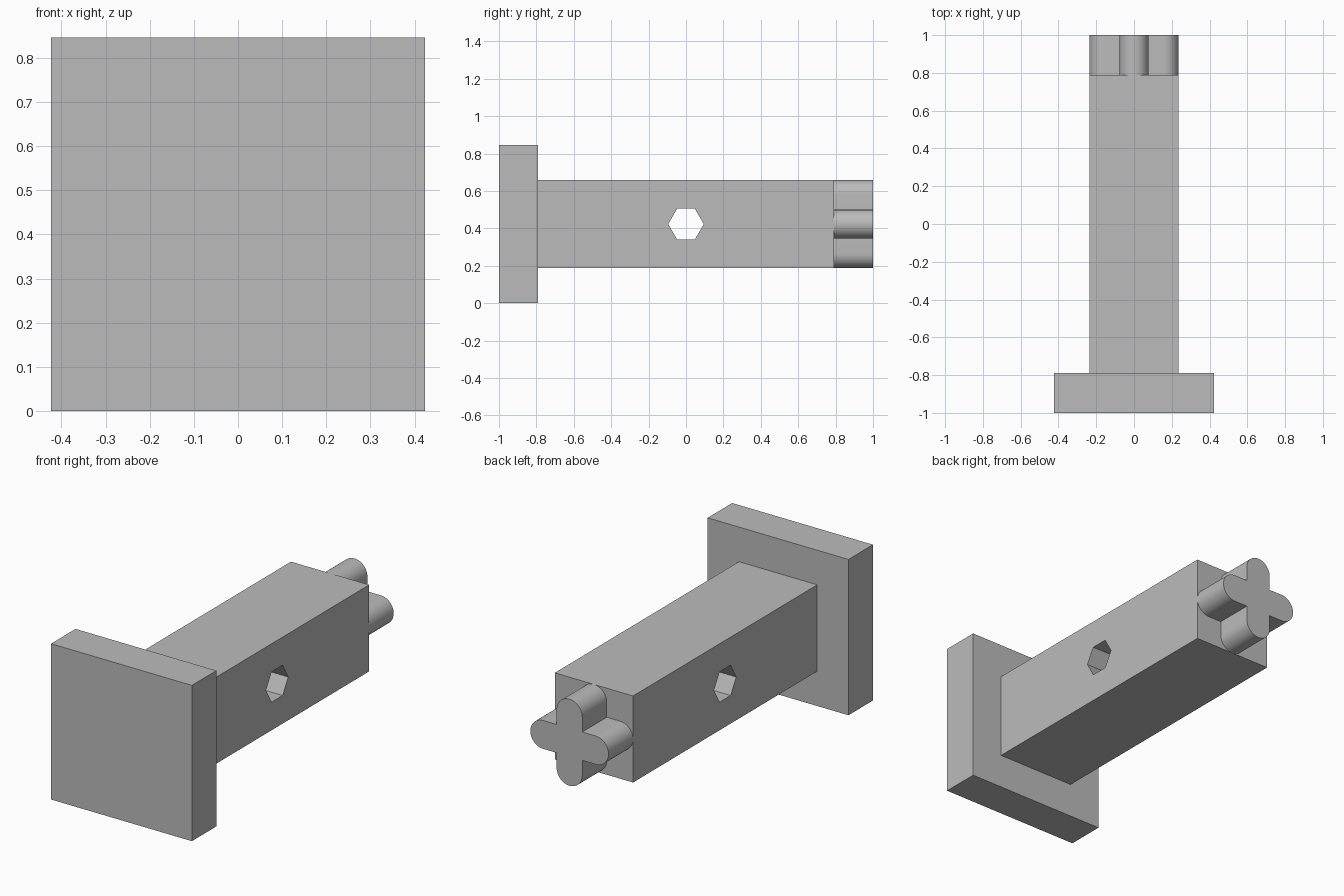
import bpy, bmesh, math
from mathutils import Vector

old = bpy.data.objects.get("Cube")
if old:
    bpy.data.objects.remove(old)

MID = 0.423          # height of the long axis
HALF = 0.235         # half width of the shaft

grey = bpy.data.materials.new("plain grey")
grey.use_nodes = True
colour = (0.5, 0.5, 0.5, 1)
grey.diffuse_color = colour
grey.node_tree.nodes["Principled BSDF"].inputs["Base Color"].default_value = colour


def prism(name, outline, start, direction):
    """Extrude a closed outline of 3D points along a direction."""
    bm = bmesh.new()
    face = bm.faces.new([bm.verts.new(Vector(p) + Vector(start)) for p in outline])
    out = bmesh.ops.extrude_face_region(bm, geom=[face])
    verts = [g for g in out["geom"] if isinstance(g, bmesh.types.BMVert)]
    bmesh.ops.translate(bm, verts=verts, vec=direction)
    bmesh.ops.recalc_face_normals(bm, faces=bm.faces)
    mesh = bpy.data.meshes.new(name)
    bm.to_mesh(mesh)
    bm.free()
    mesh.materials.append(grey)
    obj = bpy.data.objects.new(name, mesh)
    bpy.context.collection.objects.link(obj)
    return obj


def square(half):
    return [(-half, 0, -half), (half, 0, -half), (half, 0, half), (-half, 0, half)]


# Square end plate and shaft
prism("end_plate", square(MID), (0, -1, MID), (0, 0.21, 0))
shaft = prism("shaft", square(HALF), (0, -0.79, MID), (0, 1.58, 0))

# Hexagonal cross hole through the shaft
hexagon = [(0, 0.095 * math.cos(i * math.pi / 3), 0.095 * math.sin(i * math.pi / 3))
           for i in range(6)]
cutter = prism("hole_cutter", hexagon, (-0.5, 0, MID), (1, 0, 0))
cutter.hide_render = True
cut = shaft.modifiers.new("cross_hole", "BOOLEAN")
cut.object = cutter
cut.solver = "EXACT"
bpy.context.view_layer.objects.active = shaft
shaft.select_set(True)
bpy.ops.object.modifier_apply(modifier=cut.name)
bpy.data.objects.remove(cutter)

# Cross-shaped key with rounded arm tips
R, STEPS = 0.077, 24
cross = []
for arm in range(4):
    turn = arm * math.pi / 2
    points = [(HALF - R + R * math.cos(a), R * math.sin(a))
              for a in (math.pi * (i / STEPS - 0.5) for i in range(STEPS + 1))]
    points.append((R, R))
    cross += [(x * math.cos(turn) - z * math.sin(turn), 0,
               x * math.sin(turn) + z * math.cos(turn)) for x, z in points]
key = prism("cross_key", cross, (0, 0.79, MID), (0, 0.21, 0))

bpy.ops.object.select_all(action="DESELECT")
key.select_set(True)
bpy.context.view_layer.objects.active = key
bpy.ops.object.shade_smooth_by_angle(angle=math.radians(30))
